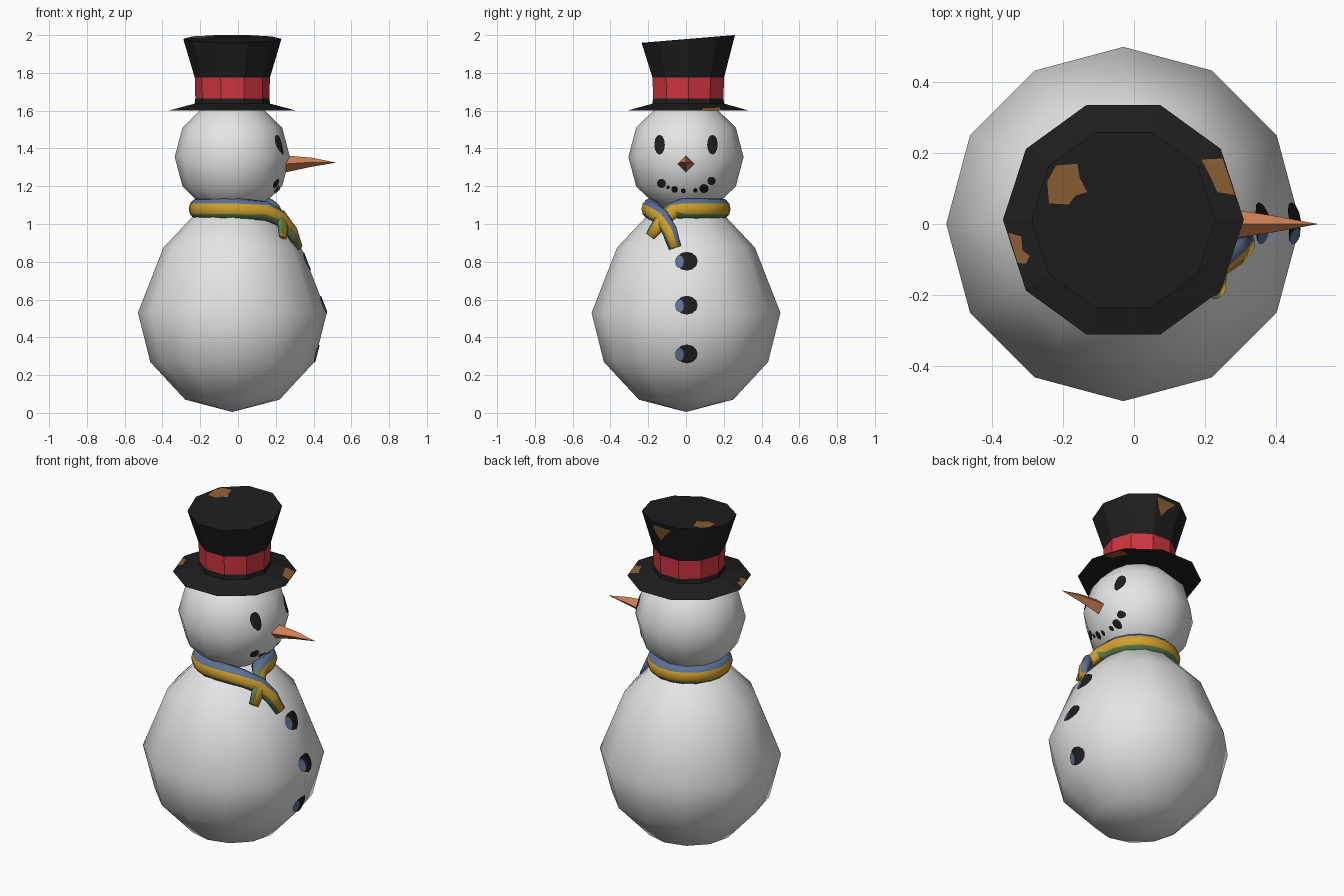
import bpy, bmesh, math
from mathutils import Vector
from mathutils.bvhtree import BVHTree

if "Cube" in bpy.data.objects:
    bpy.data.objects.remove(bpy.data.objects["Cube"])


def material(name, rgb):
    m = bpy.data.materials.new(name)
    m.diffuse_color = (*rgb, 1)
    m.use_nodes = True
    m.node_tree.nodes["Principled BSDF"].inputs["Base Color"].default_value = m.diffuse_color
    return m


WHITE = material("snow white", (0.78, 0.78, 0.78))
BLACK = material("hat black", (0.013, 0.013, 0.013))
RED = material("band red", (0.62, 0.035, 0.05))
BROWN = material("patch brown", (0.27, 0.12, 0.035))
ORANGE = material("carrot orange", (0.62, 0.22, 0.085))
YELLOW = material("scarf yellow", (0.62, 0.35, 0.025))
BLUE = material("scarf blue", (0.11, 0.16, 0.30))
GREEN = material("scarf green", (0.11, 0.21, 0.075))


def finish(bm, name, mats, smooth=False, recalc=True):
    if recalc:
        bmesh.ops.recalc_face_normals(bm, faces=bm.faces)
    for f in bm.faces:
        f.smooth = smooth
    me = bpy.data.meshes.new(name)
    bm.to_mesh(me)
    bm.free()
    for m in mats:
        me.materials.append(m)
    ob = bpy.data.objects.new(name, me)
    bpy.context.collection.objects.link(ob)
    return ob


def loft(bm, rings, colour=lambda i, k: 0):
    """Skin closed rings of points; a one-point ring becomes a tip."""
    vs = [[bm.verts.new(p) for p in r] for r in rings]
    for i, (a, b) in enumerate(zip(vs, vs[1:])):
        n = max(len(a), len(b))
        for k in range(n):
            quad = []
            for v in (a[k % len(a)], a[(k + 1) % n % len(a)],
                      b[(k + 1) % n % len(b)], b[k % len(b)]):
                if v not in quad:
                    quad.append(v)
            bm.faces.new(quad).material_index = colour(i, k)
    for r in (vs[0], vs[-1]):
        if len(r) > 2:
            bm.faces.new(r)


def lathe(name, profile, n, centre, mats, smooth=False,
          colour=lambda i, k: 0, tilt=0):
    rings = []
    last = len(profile) - 2
    for i, (r, z) in enumerate(profile):
        ring = []
        for k in range(n if r else 1):
            a = 2 * math.pi * k / n
            y = centre[1] + r * math.sin(a)
            ring.append((centre[0] + r * math.cos(a), y,
                         z + (tilt * y if i >= last else 0)))
        rings.append(ring)
    bm = bmesh.new()
    loft(bm, rings, colour)
    return finish(bm, name, mats, smooth)


# snow balls
body = lathe("body", [(0, 0.005), (0.25, 0.07), (0.435, 0.27), (0.5, 0.53),
                      (0.365, 0.875), (0.2, 1.05), (0, 1.12)],
             12, (-0.03, 0), [WHITE], True)
head = lathe("head", [(0, 1.05), (0.152, 1.09), (0.264, 1.2), (0.305, 1.355),
                      (0.264, 1.51), (0.152, 1.62), (0, 1.66)],
             12, (-0.03, 0), [WHITE], True)

# top hat with flared, slanted crown and coloured band
hat = lathe("hat", [(0, 1.6), (0.34, 1.6), (0.2, 1.637), (0.196, 1.665),
                    (0.199, 1.775), (0.26, 1.979), (0, 1.979)],
            10, (-0.03, 0.012), [BLACK, RED],
            colour=lambda i, k: int(i == 3), tilt=0.083)

# carrot nose
nose_rings = []
for x, z, r in ((0.25, 1.318, 0.045), (0.39, 1.327, 0.024)):
    nose_rings.append([(x, r * math.cos(k * math.pi / 2), z + r * math.sin(k * math.pi / 2))
                       for k in range(4)])
nose_rings.append([(0.52, 0, 1.325)])
bm = bmesh.new()
loft(bm, nose_rings)
finish(bm, "nose", [ORANGE])

# scarf: one sweep from the short tail, around the neck, to the long tail
path = [((0.238, -0.19, 0.935), 0.018, 0.03), ((0.235, -0.135, 1.01), 0.026, 0.042),
        ((0.195, -0.075, 1.07), 0.035, 0.045)]
for d in range(-5, 291, 20):
    a = math.radians(d)
    path.append(((-0.025 + 0.187 * math.cos(a), 0.187 * math.sin(a), 1.08), 0.05, 0.056))
path += [((0.145, -0.175, 1.07), 0.045, 0.052), ((0.225, -0.125, 1.03), 0.035, 0.046),
         ((0.285, -0.085, 0.96), 0.03, 0.042), ((0.322, -0.058, 0.875), 0.02, 0.034)]
pts = [Vector(p[0]) for p in path]
rings = []
for i, (p, thick, tall) in enumerate(path):
    t = (pts[min(i + 1, len(pts) - 1)] - pts[max(i - 1, 0)]).normalized()
    out = Vector((p[0] + 0.025, p[1], 0)).normalized()
    out = (out - t * out.dot(t)).normalized()
    up = out.cross(t)
    rings.append([pts[i] + out * thick * math.cos(k * math.pi / 6)
                  + up * tall * math.sin(k * math.pi / 6) for k in range(12)])


def scarf_colour(i, k):
    if k in (0, 11):
        return 0
    if i < 2:
        return 2 if k < 6 else 0
    return 1 if k < 6 else 2


bm = bmesh.new()
loft(bm, rings, scarf_colour)
finish(bm, "scarf", [YELLOW, BLUE, GREEN], True)


def decal(name, target, outline, to3d, direction, mat, lift=0.005):
    """Thin painted plate: a 2D outline projected on to the target."""
    me = target.data
    tree = BVHTree.FromPolygons([v.co for v in me.vertices],
                                [p.vertices for p in me.polygons])
    d = Vector(direction)
    n = len(outline)
    cx = sum(p[0] for p in outline) / n
    cy = sum(p[1] for p in outline) / n
    rings = []
    for s in (0, 0.33, 0.67, 1):
        ring = []
        for u, v in (outline if s else [(cx, cy)]):
            o = Vector(to3d(cx + (u - cx) * s, cy + (v - cy) * s))
            hit = tree.ray_cast(o, d)[0] or tree.find_nearest(o)[0]
            ring.append(hit - d * lift)
        rings.append(ring)
    bm = bmesh.new()
    vs = [[bm.verts.new(p) for p in r] for r in rings]
    for k in range(n):
        j = (k + 1) % n
        bm.faces.new((vs[0][0], vs[1][k], vs[1][j]))
        for a, b in zip(vs[1:], vs[2:]):
            bm.faces.new((a[k], b[k], b[j], a[j]))
    bm.normal_update()
    if sum(f.normal.dot(d) for f in bm.faces) > 0:
        bmesh.ops.reverse_faces(bm, faces=bm.faces)
    return finish(bm, name, [mat], recalc=False)


def spot(name, target, y, z, ry, rz, mat, lift=0.005):
    ring = [(y + ry * math.cos(k * math.pi / 6), z + rz * math.sin(k * math.pi / 6))
            for k in range(12)]
    decal(name, target, ring, lambda u, v: (2, u, v), (-1, 0, 0), mat, lift)


# eyes, mouth and buttons
for s in (-1, 1):
    spot("eye", head, 0.14 * s, 1.42, 0.028, 0.053, BLACK)
for y, z, r in ((-0.13, 1.215, 0.024), (-0.095, 1.195, 0.01), (-0.06, 1.183, 0.018),
                (-0.014, 1.175, 0.013), (0.05, 1.178, 0.012), (0.095, 1.188, 0.024),
                (0.135, 1.228, 0.022)):
    spot("mouth_coal", head, y, z, r, r, BLACK)
for z in (0.803, 0.57, 0.312):
    spot("button", body, 0.004, z, 0.058, 0.05, BLACK, 0.006)
    spot("button_shine", body, -0.034, z - 0.003, 0.023, 0.034, BLUE, 0.0085)

# worn patches on the hat
top_patch = [(-0.245, 0.12), (-0.22, 0.165), (-0.16, 0.17), (-0.153, 0.13), (-0.132, 0.09),
             (-0.165, 0.08), (-0.185, 0.055), (-0.24, 0.058)]
right_patch = [(0.19, 0.182), (0.25, 0.185), (0.285, 0.082), (0.235, 0.09), (0.215, 0.135)]
left_patch = [(-0.355, -0.025), (-0.318, -0.035), (-0.315, -0.075), (-0.295, -0.09),
              (-0.305, -0.112), (-0.328, -0.11)]
for o in (top_patch, right_patch, left_patch):
    decal("hat_patch", hat, o, lambda u, v: (u, v, 3), (0, 0, -1), BROWN, 0.003)
decal("brim_under_patch", hat, right_patch, lambda u, v: (u, v, 1), (0, 0, 1), BROWN, 0.003)
decal("crown_patch", hat, [(-0.08, 1.975), (0.045, 1.98), (0.03, 1.93), (0.0, 1.885),
                           (-0.03, 1.93)],
      lambda u, v: (u, 2, v), (0, -1, 0), BROWN, 0.004)
